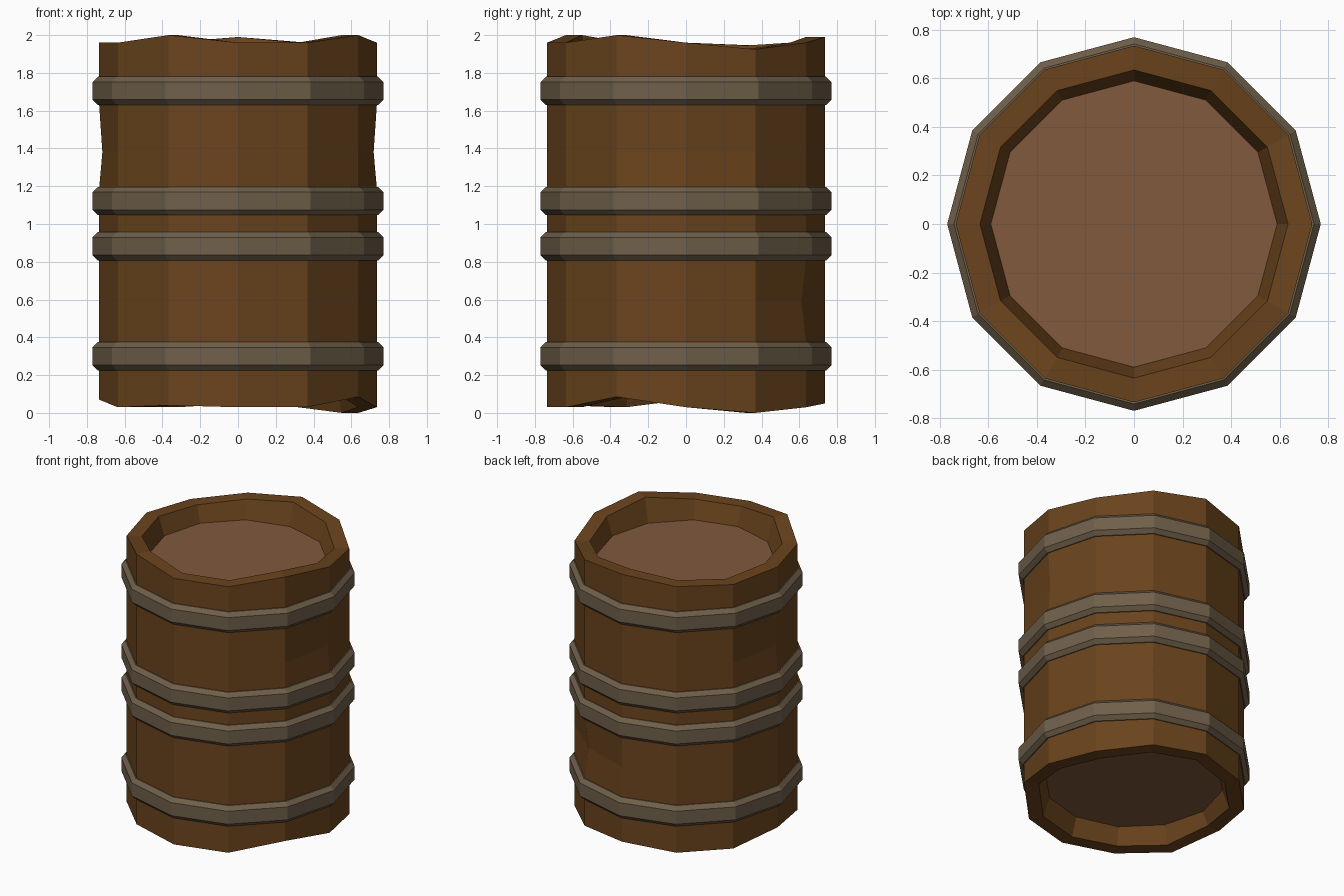
import bpy
from math import cos, sin, pi

if "Cube" in bpy.data.objects:
    bpy.data.objects.remove(bpy.data.objects["Cube"])

N = 12


def material(name, rgb):
    m = bpy.data.materials.new(name)
    m.diffuse_color = (*rgb, 1)
    m.use_nodes = True
    m.node_tree.nodes["Principled BSDF"].inputs["Base Color"].default_value = m.diffuse_color
    return m


wood = material("wood", (0.145, 0.057, 0.012))
lid_wood = material("lid_wood", (0.22, 0.10, 0.048))
metal = material("metal", (0.16, 0.115, 0.068))


def ring(r, z):
    """One 12-sided loop; r and z may be a number or one value per corner."""
    rs = r if isinstance(r, list) else [r] * N
    zs = z if isinstance(z, list) else [z] * N
    return [(rs[i] * cos(2 * pi * i / N), rs[i] * sin(2 * pi * i / N), zs[i])
            for i in range(N)]


def loft(name, rings, mat, closed=False):
    verts = [v for r in rings for v in r]
    n = len(rings)
    faces = []
    for j in range(n if closed else n - 1):
        a, b = j * N, ((j + 1) % n) * N
        for i in range(N):
            k = (i + 1) % N
            faces.append((a + i, a + k, b + k, b + i))
    return make(name, verts, faces, mat)


def make(name, verts, faces, mat):
    me = bpy.data.meshes.new(name)
    me.from_pydata(verts, [], faces)
    me.materials.append(mat)
    ob = bpy.data.objects.new(name, me)
    bpy.context.collection.objects.link(ob)
    return ob


def dented(dents, r=0.735):
    return [r - dents.get(i, 0) for i in range(N)]


# Uneven stave ends, counter-clockwise from +x
top = [1.96, 1.925, 1.96, 1.99, 1.96, 1.945, 1.96, 1.96, 2.0, 1.96, 1.96, 2.0]
bottom = [0.03, 0.0, 0.03, 0.05, 0.03, 0.03, 0.07, 0.03, 0.04, 0.03, 0.03, 0.085]
R, R_IN, R_LID = 0.735, 0.635, 0.59
Z_TOP, Z_BOTTOM = 1.83, 0.16

# Staves: inner lip, outer wall with small dents, inner lip
loft("staves", [
    ring(R_LID, Z_BOTTOM), ring(R_IN, bottom), ring(R, bottom),
    ring(R, 0.37), ring(dented({2: 0.03}), 0.59), ring(R, 0.81),
    ring(R, 1.19), ring(dented({0: 0.017, 6: 0.017}), 1.38), ring(R, 1.63),
    ring(R, top), ring(R_IN, top), ring(R_LID, Z_TOP)], wood)

# Recessed end discs
make("top_lid", ring(R_LID, Z_TOP), [tuple(range(N))], lid_wood)
make("bottom_lid", ring(R_LID, Z_BOTTOM), [tuple(reversed(range(N)))], lid_wood)

# Bevelled metal hoops
for i, z in enumerate((0.3, 0.882, 1.122, 1.705)):
    loft(f"hoop_{i + 1}", [
        ring(0.72, z - 0.075), ring(0.742, z - 0.075), ring(0.77, z - 0.047),
        ring(0.77, z + 0.047), ring(0.742, z + 0.075), ring(0.72, z + 0.075)],
        metal, closed=True)
